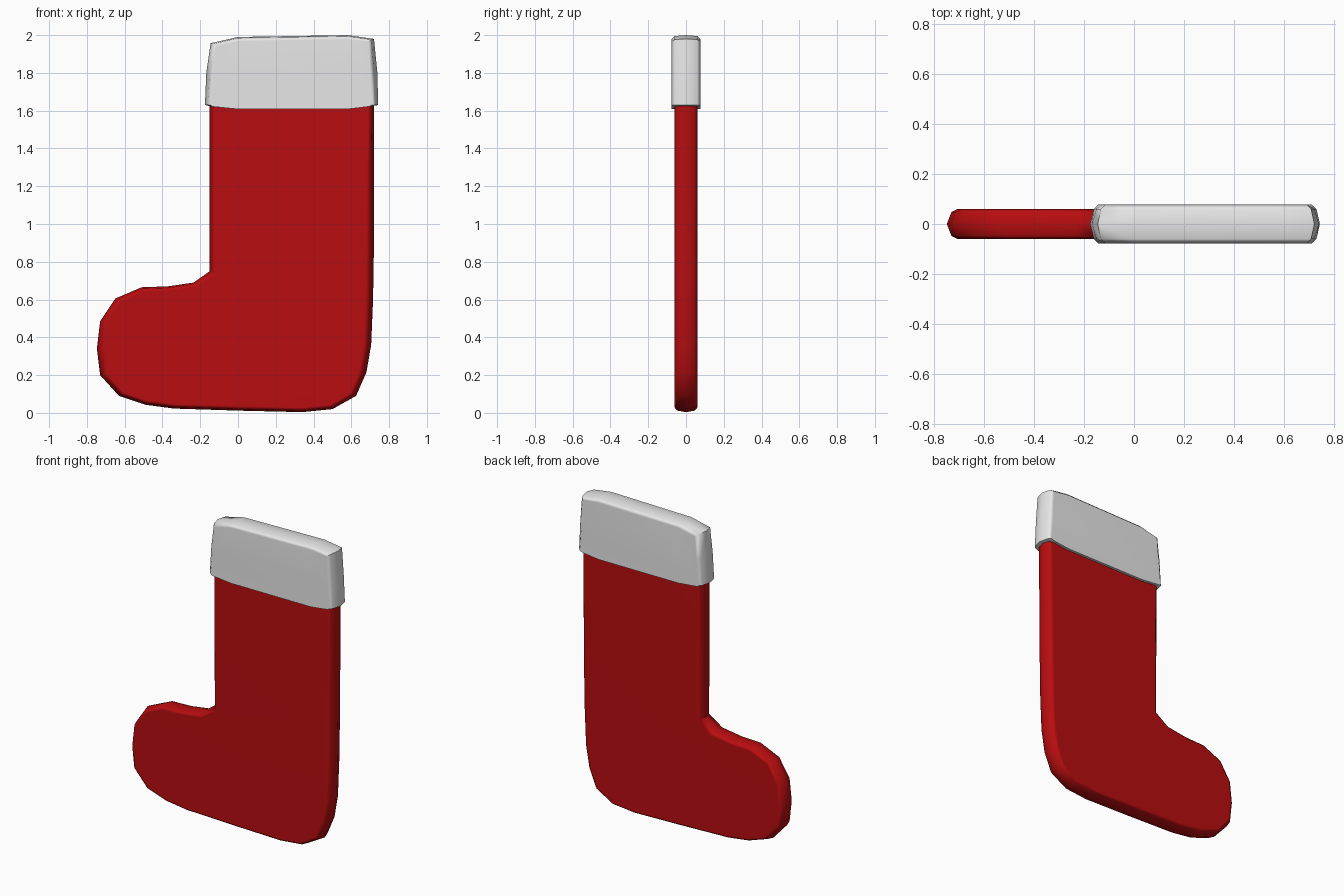
import bpy, bmesh, math
from mathutils import Vector

if "Cube" in bpy.data.objects:
    bpy.data.objects.remove(bpy.data.objects["Cube"])


def material(name, rgb):
    m = bpy.data.materials.new(name)
    m.diffuse_color = (*rgb, 1)
    m.use_nodes = True
    m.node_tree.nodes["Principled BSDF"].inputs["Base Color"].default_value = m.diffuse_color
    return m


def cushion(name, outline, steps, mat, floor=()):
    """Slab from an x-z outline; steps are (y, inset along x, inset along z).
    Outline indices in floor keep their height, so that edge stays flat."""
    n = len(outline)
    pts = [Vector(p) for p in outline]
    normals = []
    for i in range(n):
        a = (pts[i] - pts[i - 1]).normalized()
        b = (pts[(i + 1) % n] - pts[i]).normalized()
        t = (a + b).normalized()
        normals.append(Vector((t.y, -t.x)))
    bm = bmesh.new()
    levels = [(-y, ix, iz) for y, ix, iz in reversed(steps)] + [(0, 0, 0)] + list(steps)
    rings = []
    for y, ix, iz in levels:
        rings.append([bm.verts.new((p.x - nr.x * ix, y, p.y - (0 if i in floor else nr.y * iz)))
                      for i, (p, nr) in enumerate(zip(pts, normals))])
    for r, s in zip(rings, rings[1:]):
        for i in range(n):
            j = (i + 1) % n
            bm.faces.new((r[i], r[j], s[j], s[i]))
    bm.faces.new(rings[0])
    bm.faces.new(rings[-1])
    bmesh.ops.recalc_face_normals(bm, faces=bm.faces)
    me = bpy.data.meshes.new(name)
    bm.to_mesh(me)
    bm.free()
    me.materials.append(mat)
    ob = bpy.data.objects.new(name, me)
    bpy.context.collection.objects.link(ob)
    bpy.ops.object.select_all(action='DESELECT')
    ob.select_set(True)
    bpy.context.view_layer.objects.active = ob
    bpy.ops.object.shade_smooth_by_angle(angle=math.radians(50))
    w = ob.modifiers.new("clean_shading", 'WEIGHTED_NORMAL')
    w.keep_sharp = True
    return ob


red = material("red felt", (0.48, 0.004, 0.005))
white = material("white fleece", (0.8, 0.8, 0.8))

# Sock: leg, toe, sole and heel
cushion("sock", [
    (-0.15, 1.75), (-0.15, 0.75), (-0.235, 0.69), (-0.37, 0.67), (-0.51, 0.665),
    (-0.65, 0.605), (-0.73, 0.485), (-0.747, 0.34), (-0.73, 0.20), (-0.63, 0.09),
    (-0.49, 0.043), (-0.34, 0.023), (0.0, 0.012), (0.34, 0.004), (0.50, 0.02),
    (0.625, 0.09), (0.68, 0.215), (0.705, 0.36), (0.715, 0.60), (0.72, 0.9), (0.72, 1.75)],
    [(0.047, 0.018, 0.008), (0.06, 0.042, 0.024)], red)

# Folded cuff with a flat lower hem
cushion("cuff", [
    (-0.175, 1.63), (-0.145, 1.622), (0.0, 1.608), (0.58, 1.608), (0.70, 1.622), (0.742, 1.63),
    (0.738, 1.80), (0.72, 1.98), (0.58, 2.0), (0.0, 1.99), (-0.145, 1.957), (-0.168, 1.80)],
    [(0.06, 0.018, 0.005), (0.077, 0.04, 0.022)], white, floor=range(6))
